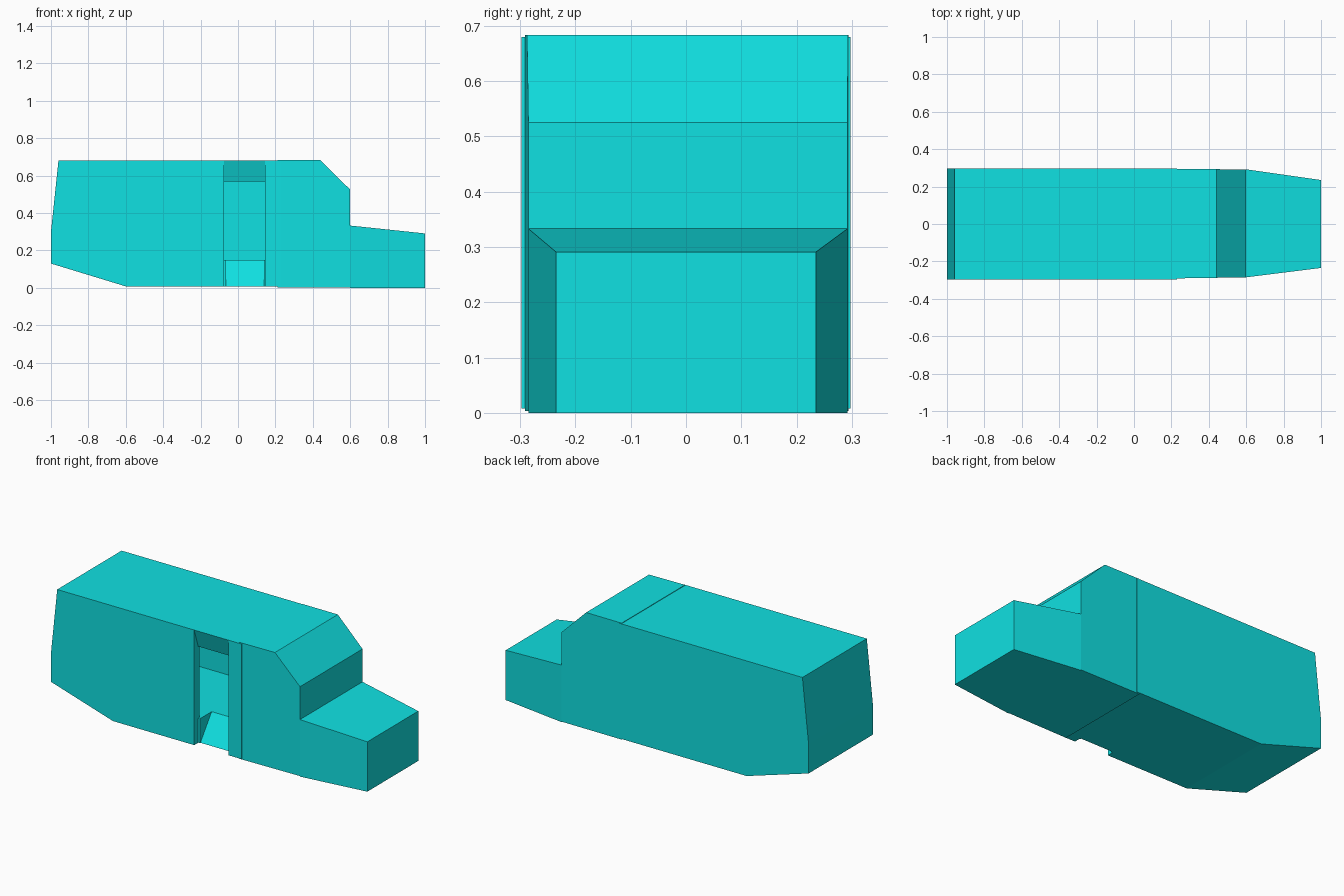
import bpy
import bmesh

cube = bpy.data.objects.get("Cube")
if cube:
    bpy.data.objects.remove(cube, do_unlink=True)

# Single paint colour
paint = bpy.data.materials.new("turquoise_paint")
paint.use_nodes = True
colour = (0.005, 0.75, 0.76, 1)
paint.diffuse_color = colour
paint.node_tree.nodes["Principled BSDF"].inputs["Base Color"].default_value = colour


def make_prism(name, near, far):
    """Closed flat-sided solid between two matching outlines."""
    bm = bmesh.new()
    a = [bm.verts.new(p) for p in near]
    b = [bm.verts.new(p) for p in far]
    bm.faces.new(a)
    bm.faces.new(b)
    for i in range(len(a)):
        j = (i + 1) % len(a)
        bm.faces.new((a[i], a[j], b[j], b[i]))
    bmesh.ops.recalc_face_normals(bm, faces=bm.faces)
    mesh = bpy.data.meshes.new(name)
    bm.to_mesh(mesh)
    bm.free()
    mesh.materials.append(paint)
    obj = bpy.data.objects.new(name, mesh)
    bpy.context.collection.objects.link(obj)
    return obj


def side_profile(name, profile, right, left):
    """Extrude an xz profile in y; right and left give the y at its back and front ends."""
    x0 = min(x for x, z in profile)
    x1 = max(x for x, z in profile)

    def outline(ends):
        return [(x, ends[0] + (ends[1] - ends[0]) * (x - x0) / (x1 - x0), z)
                for x, z in profile]
    return make_prism(name, outline(right), outline(left))


def cross_profile(name, profile, x0, x1):
    """Extrude a yz profile in x."""
    return make_prism(name, [(x0, y, z) for y, z in profile],
                      [(x1, y, z) for y, z in profile])


def cut(target, cutter):
    mod = target.modifiers.new("cut", 'BOOLEAN')
    mod.operation = 'DIFFERENCE'
    mod.solver = 'EXACT'
    mod.object = cutter
    bpy.context.view_layer.objects.active = target
    bpy.ops.object.modifier_apply(modifier=mod.name)


# Passenger body with undercut tail
body = side_profile("passenger_body",
                    [(-1, .13), (-1, .3), (-.96, .68), (.23, .68),
                     (.23, .008), (-.6, .008)],
                    (-.297, -.297), (.297, .297))

# Driver cabin, slightly narrower, with sloped windscreen
cabin = side_profile("driver_cabin",
                     [(.21, .003), (.21, .683), (.44, .683), (.6, .525), (.6, .003)],
                     (-.291, -.285), (.294, .292))

# Tapered bonnet
side_profile("bonnet", [(.6, 0), (.6, .333), (1, .291), (1, 0)],
             (-.285, -.235), (.292, .235))

# Hollow interior with a raised floor
cavity = side_profile("interior_cutter",
                      [(-.97, .15), (-.97, .3), (-.94, .66), (.43, .66),
                       (.58, .51), (.58, .15)],
                      (-.25, -.25), (.276, .276))

# Doorway with leaning lintel
doorway = cross_profile("doorway_cutter",
                        [(-.33, .778), (-.26, .57), (-.2, .57), (-.2, .15),
                         (-.26, .15), (-.26, -.1), (-.33, -.1)], -.075, .145)

# Entry ramp up to the floor
ramp = cross_profile("ramp_cutter",
                     [(-.27, -.0136), (-.14, .1636), (-.27, .1636)], -.065, .14)

for cutter in (cavity, doorway, ramp):
    cutter.hide_render = True
    cut(body, cutter)
cut(cabin, cavity)
for cutter in (cavity, doorway, ramp):
    bpy.data.objects.remove(cutter, do_unlink=True)
